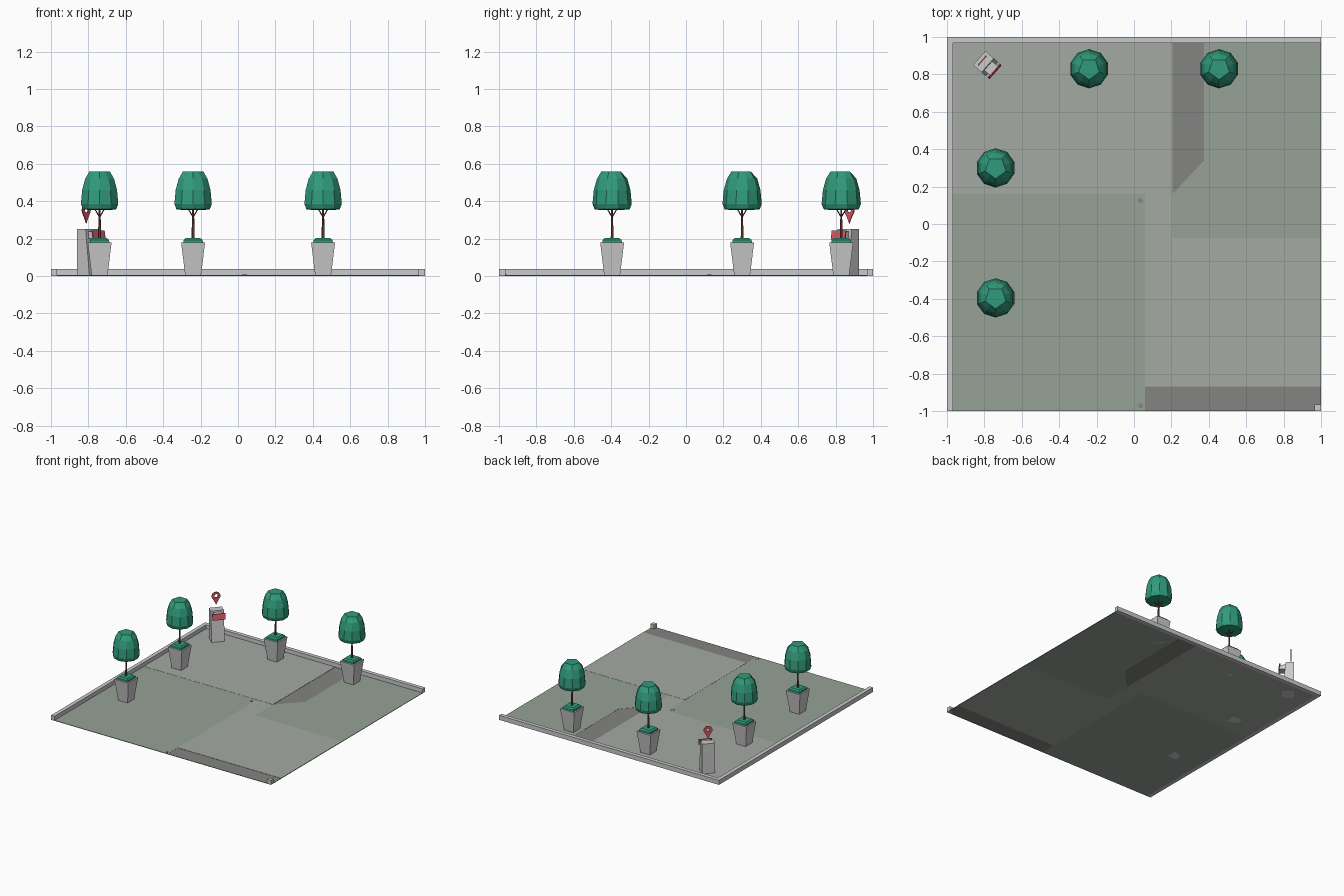
import bpy
from math import sin, cos, pi, radians

if "Cube" in bpy.data.objects:
    bpy.data.objects.remove(bpy.data.objects["Cube"])


def material(name, rgb):
    m = bpy.data.materials.new(name)
    m.diffuse_color = (*rgb, 1)
    m.use_nodes = True
    m.node_tree.nodes["Principled BSDF"].inputs["Base Color"].default_value = m.diffuse_color
    return m


PAVE_A = material("paving_dark", (0.31, 0.36, 0.31))
PAVE_B = material("paving_light", (0.37, 0.41, 0.36))
CHANNEL = material("channel_grey", (0.23, 0.23, 0.22))
LEAF = material("leaf_green", (0.03, 0.33, 0.20))
BARK = material("bark", (0.22, 0.06, 0.04))
RED = material("sign_red", (0.72, 0.10, 0.13))


def mesh_object(name, verts, faces, mat=None, loc=(0, 0, 0), rot=0):
    me = bpy.data.meshes.new(name)
    me.from_pydata(verts, [], faces)
    ob = bpy.data.objects.new(name, me)
    bpy.context.collection.objects.link(ob)
    ob.location = loc
    ob.rotation_euler.z = rot
    if mat:
        me.materials.append(mat)
    return ob


def loft(name, rings, mat=None, loc=(0, 0, 0), rot=0):
    """Join equal-length rings of points with quads and cap both ends."""
    n = len(rings[0])
    faces = [(k*n + i, k*n + (i+1) % n, (k+1)*n + (i+1) % n, (k+1)*n + i)
             for k in range(len(rings) - 1) for i in range(n)]
    faces.append(tuple(reversed(range(n))))
    faces.append(tuple(range((len(rings)-1)*n, len(rings)*n)))
    return mesh_object(name, [p for r in rings for p in r], faces, mat, loc, rot)


def ring(n, r, z, start=0.0, cx=0, cy=0):
    return [(cx + r*cos(start + 2*pi*i/n), cy + r*sin(start + 2*pi*i/n), z) for i in range(n)]


def square(h, z):
    return ring(4, h * 2**0.5, z, pi/4)


def slab(name, outline, z0, z1, mat=None):
    return loft(name, [[(x, y, z) for x, y in outline] for z in (z0, z1)], mat)


def rect(x0, x1, y0, y1):
    return [(x0, y0), (x1, y0), (x1, y1), (x0, y1)]


# Paved floor, laid in thin panels
slab("paving_front_left", rect(-0.97, 0.06, -1, 0.16), 0, 0.004, PAVE_A)
slab("paving_back_left", rect(-0.97, 0.205, 0.16, 0.97), 0, 0.005, PAVE_B)
slab("paving_centre", rect(0.06, 0.205, -0.075, 0.16), 0, 0.004, PAVE_B)
slab("paving_back_right", [(0.205, -0.075), (1, -0.075), (1, 0.97), (0.375, 0.97),
                           (0.375, 0.34), (0.205, 0.16)], 0, 0.004, PAVE_A)
slab("paving_front_right", rect(0.06, 1, -0.87, -0.075), 0, 0.005, PAVE_B)
slab("channel_back", [(0.205, 0.16), (0.375, 0.34), (0.375, 0.97), (0.205, 0.97)], 0, 0.003, CHANNEL)
slab("channel_front", rect(0.06, 1, -1, -0.87), 0, 0.003, CHANNEL)

# Kerb walls on two sides, and the corner post
slab("kerb", [(-1, -1), (-0.968, -1), (-0.968, 0.968), (1, 0.968), (1, 1), (-1, 1)], 0, 0.037)
slab("corner_post", rect(0.966, 1, -1, -0.966), 0, 0.037)

# Floor drains
for y in (0.125, -0.972):
    loft("drain", [ring(10, 0.013, z, 0, 0.035, y) for z in (0.002, 0.007)], CHANNEL)


def crown_ring(r, z, lag=1.0):
    """Ten-sided ring; lag < 1 pulls alternate points onto a pentagon's edges."""
    return [(r*k*cos(a), r*k*sin(a), z) for i in range(10)
            for a in [-pi/2 + i*pi/5] for k in [lag if i % 2 else 1]]


# Potted trees
def tree(x, y):
    loc = (x, y, 0)
    loft("planter", [square(0.042, 0), square(0.064, 0.18), square(0.053, 0.18),
                     square(0.052, 0.17)], None, loc)
    loft("planter_leaves", [square(0.053, 0.17), square(0.051, 0.192), square(0.04, 0.202)], LEAF, loc)
    loft("trunk", [ring(6, 0.009, 0.19), ring(6, 0.006, 0.31), ring(6, 0.005, 0.38)], BARK, loc)
    for i in range(4):
        a = pi/4 + i*pi/2
        loft("branch", [ring(4, 0.004, 0.315), ring(4, 0.003, 0.365, 0, 0.042*cos(a), 0.042*sin(a))],
             BARK, loc)
    loft("crown", [crown_ring(0.055, 0.352, 0.81), crown_ring(0.094, 0.357), crown_ring(0.105, 0.385),
                   crown_ring(0.098, 0.46), crown_ring(0.081, 0.52),
                   crown_ring(0.058, 0.558, 0.81)], LEAF, loc)


for p in ((-0.74, 0.30), (-0.74, -0.395), (-0.24, 0.83), (0.455, 0.83)):
    tree(*p)

# Information stand in the corner, facing diagonally inward
STAND = dict(loc=(-0.8275, 0.8875, 0), rot=radians(49))


def extrude_profile(name, profile, half, mat=None):
    return loft(name, [[(x, y, z) for y, z in profile] for x in (-half, half)], mat, **STAND)


extrude_profile("stand_body", [(0, 0), (-0.088, 0), (-0.060, 0.25), (0, 0.25)], 0.05)
extrude_profile("stand_panel", [(-0.066, 0.20), (-0.110, 0.20), (-0.104, 0.238), (-0.063, 0.238)], 0.032)
extrude_profile("stand_screen", [(-0.110, 0.196), (-0.116, 0.196), (-0.108, 0.243), (-0.102, 0.243)], 0.05, RED)

# Map-pin marker floating over the stand: a teardrop plate with a hole
N = 16
outer = [(0.034*cos(2*pi*i/N), 0.352 + 0.034*sin(2*pi*i/N)) for i in range(N)]
outer[12] = (0, 0.282)
for i, s in ((11, -1), (13, 1)):
    outer[i] = (s*0.0145, 0.312)
inner = [(0.014*cos(2*pi*i/N), 0.354 + 0.014*sin(2*pi*i/N)) for i in range(N)]
loops = [(outer, -0.024), (inner, -0.024), (inner, -0.018), (outer, -0.018)]
mesh_object("pin_marker", [(x, y, z) for pts, y in loops for x, z in pts],
            [(k*N + i, ((k+1) % 4)*N + i, ((k+1) % 4)*N + (i+1) % N, k*N + (i+1) % N)
             for k in range(4) for i in range(N)], RED, **STAND)
